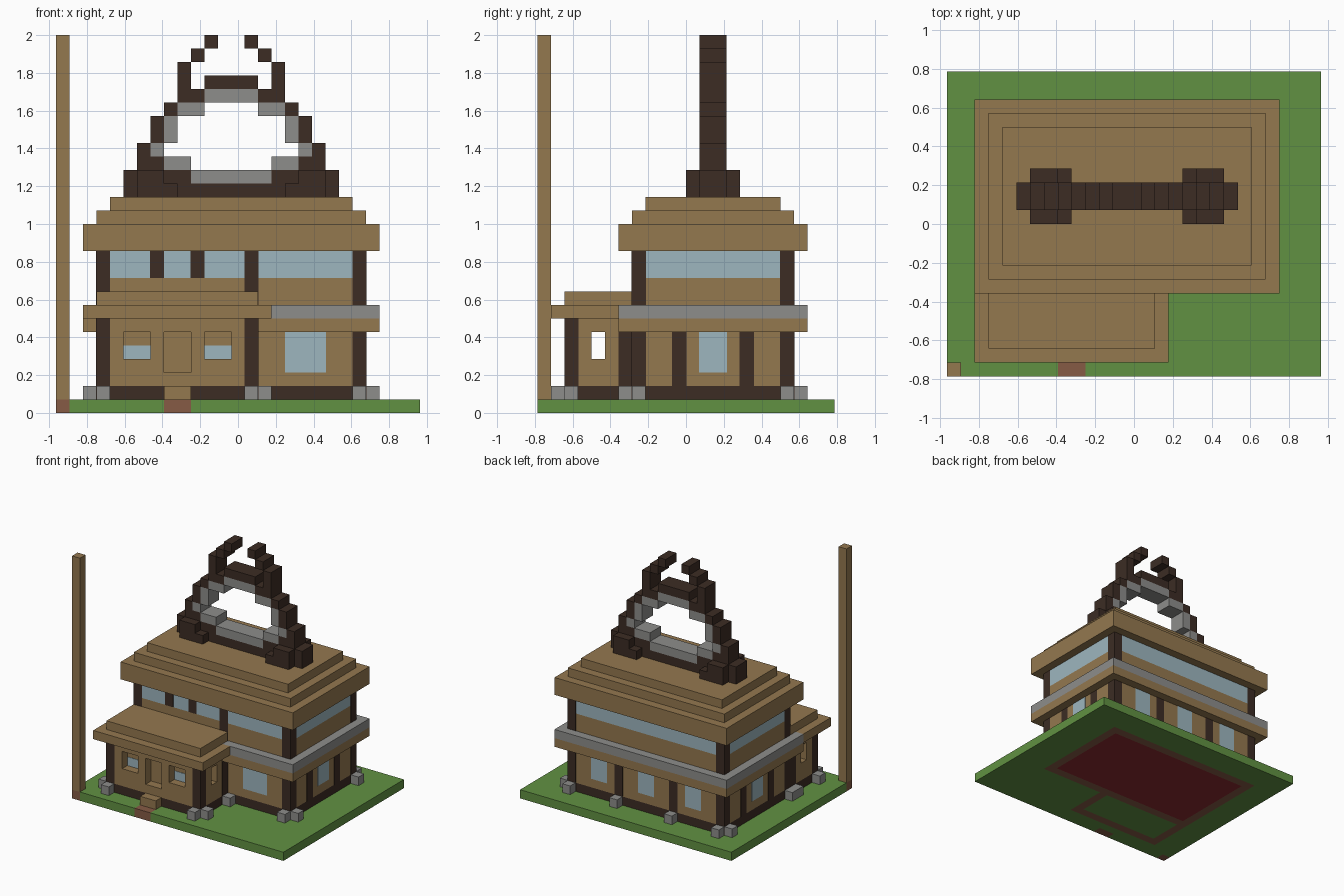
import bpy, bmesh
from mathutils import Vector

if "Cube" in bpy.data.objects:
    bpy.data.objects.remove(bpy.data.objects["Cube"])

U = 1 / 14                      # one block
NX, NY = 27, 22                 # plot size in blocks
ORIGIN = Vector((-NX / 2, -NY / 2, 0))


def material(name, rgb):
    lin = [((c / 255 + 0.055) / 1.055) ** 2.4 for c in rgb] + [1]
    m = bpy.data.materials.new(name)
    m.use_nodes = True
    m.diffuse_color = lin
    m.node_tree.nodes["Principled BSDF"].inputs["Base Color"].default_value = lin
    return m


plank = material("plank tan", (148, 120, 79))
log = material("dark log", (60, 44, 36))
stone = material("grey stone", (141, 141, 139))
glass = material("pale glass", (157, 182, 191))
grass = material("grass green", (97, 145, 66))
dirt = material("dirt brown", (134, 91, 69))
red = material("red floor", (140, 43, 47))


def finish(name, bm, mats):
    bmesh.ops.recalc_face_normals(bm, faces=bm.faces)
    mesh = bpy.data.meshes.new(name)
    bm.to_mesh(mesh)
    bm.free()
    for m in mats:
        mesh.materials.append(m)
    ob = bpy.data.objects.new(name, mesh)
    bpy.context.collection.objects.link(ob)
    return ob


def part(name, mat, boxes, grow=0.0):
    """One object from boxes (x0, x1, y0, y1, z0, z1) in block units."""
    bm = bmesh.new()
    for x0, x1, y0, y1, z0, z1 in boxes:
        lo = Vector((x0 - grow, y0 - grow, z0))
        hi = Vector((x1 + grow, y1 + grow, z1))
        verts = bmesh.ops.create_cube(bm, size=1)["verts"]
        for v in verts:
            v.co = (Vector(a * b for a, b in zip(v.co, hi - lo)) + (lo + hi) / 2 + ORIGIN) * U
    return finish(name, bm, [mat])


def mirror(boxes, axis):
    """Boxes plus their copies mirrored about x = axis."""
    return boxes + [(2 * axis - b[1], 2 * axis - b[0], *b[2:]) for b in boxes]


# Ground slab: material chosen per block
def ground_index(i, j):
    inside = lambda a, b, c, d: a <= i < b and c <= j < d
    if inside(4, 22, 8, 18):
        return 2
    if inside(3, 23, 7, 19) or inside(0, 1, 0, 1) or inside(8, 10, 0, 1):
        return 1
    if inside(3, 15, 2, 7) and not inside(4, 14, 3, 7):
        return 1
    return 0


bm = bmesh.new()
bmesh.ops.create_grid(bm, x_segments=NX, y_segments=NY, size=0.5)
for v in bm.verts:
    v.co = Vector((v.co.x * NX * U, v.co.y * NY * U, 0))
top = bmesh.ops.extrude_face_region(bm, geom=bm.faces[:], use_keep_orig=True)["geom"]
for v in top:
    if isinstance(v, bmesh.types.BMVert):
        v.co.z = U
for f in bm.faces:
    c = f.calc_center_median() / U - ORIGIN
    f.material_index = ground_index(min(int(c.x), NX - 1), min(int(c.y), NY - 1))
finish("ground", bm, [grass, dirt, red])

# Flag pole and door step
part("pole", plank, [(0, 1, 0, 1, 1, 28)])
part("door_step", plank, [(8, 10, 1, 2, 1, 2)])

# Main house body
part("house_base", log, [(3, 23, 7, 19, 1, 2)])
part("house_walls", plank, [(3, 23, 7, 19, 2, 10)])
part("upper_windows", glass, [(3, 23, 7, 19, 10, 12)])
part("corner_posts", log, mirror([(3, 4, j, j + 1, 1, 12) for j in (7, 18)], 13), 0.03)
part("front_upper_posts", log,
     [(7, 8, 7, 8, 10, 12), (10, 11, 7, 8, 10, 12), (14, 15, 7, 8, 8, 12)], 0.03)
part("side_posts", log, mirror([(3, 4, j, j + 1, 2, 6) for j in (10, 15)], 13), 0.03)
part("back_posts", log, [(i, i + 1, 18, 19, 2, 6) for i in (9, 16)], 0.03)

# Lower windows
part("front_window", glass, [(17, 20, 7, 8, 3, 6)], 0.03)
part("side_windows", glass, mirror([(3, 4, 12, 14, 3, 6)], 13), 0.03)
part("back_windows", glass, [(i, i + 2, 18, 19, 3, 6) for i in (6, 12, 18)], 0.03)

# Belt around the house and stepped roof
part("belt_beam", plank, [(2, 24, 6, 20, 6, 7)])
part("belt_stone", stone, [(2, 24, 6, 20, 7, 8)])
part("roof", plank, [(2, 24, 6, 20, 12, 14), (3, 23, 7, 19, 14, 15), (4, 22, 8, 18, 15, 16)])

# Porch with open side windows and recessed front panels
part("porch_base", log, [(3, 15, 2, 7, 1, 2)])
part("porch_posts", log, mirror([(3, 4, j, j + 1, 1, 7) for j in (2, 6)], 9), 0.02)
part("porch_front_wall", plank,
     mirror([(4, 5, 2, 3, 2, 7), (7, 8, 2, 3, 2, 7), (5, 7, 2, 3, 2, 4), (5, 7, 2, 3, 6, 7)], 9)
     + [(8, 10, 2, 3, 2, 3), (8, 10, 2, 3, 6, 7)])
part("porch_back_panel", plank, [(4, 14, 3, 3.4, 2, 7)])
part("porch_windows", glass, mirror([(5, 7, 2.95, 3.1, 4, 5)], 9))
part("porch_side_walls", plank,
     mirror([(3, 4, 3, 4, 2, 7), (3, 4, 5, 6, 2, 7), (3, 4, 4, 5, 2, 4), (3, 4, 4, 5, 6, 7)], 9))
part("porch_roof", plank, [(2, 16, 1, 6, 7, 8), (3, 15, 2, 7, 8, 9)])

# Corner stones
spots = [(3, 1), (2, 2), (14, 1), (15, 2), (15, 6), (2, 6), (2, 7), (22, 6), (23, 7),
         (22, 19), (23, 18), (3, 19), (2, 18), (9, 19), (16, 19)]
part("corner_stones", stone, [(i, i + 1, j, j + 1, 1, 2) for i, j in spots])


# Roof ornament: stepped arch, left half mirrored; entries are (x0, x1, z0, z1)
def slab(cells):
    return [(a, b, 12, 14, c, d) for a, b, c, d in cells]


arch = [(5, 10, 16, 18), (6, 7, 18, 20), (7, 8, 18, 19), (7, 8, 20, 22), (8, 9, 22, 23),
        (9, 10, 23, 26), (10, 11, 23, 24), (10, 11, 26, 27), (11, 12, 27, 28)]
part("ornament_arch", log, mirror(slab(arch), 13))
part("ornament_bars", log, slab([(10, 16, 16, 17), (11, 15, 24, 25)]))
part("ornament_feet", log, mirror([(6, 8, 11, 15, 16, 18), (8, 9, 11, 15, 16, 17)], 13))
ring = [(8, 10, 18, 19), (7, 8, 19, 20), (8, 9, 20, 22), (9, 11, 22, 23)]
part("ornament_ring", stone, mirror(slab(ring), 13) + slab([(10, 16, 17, 18), (11, 15, 23, 24)]))
